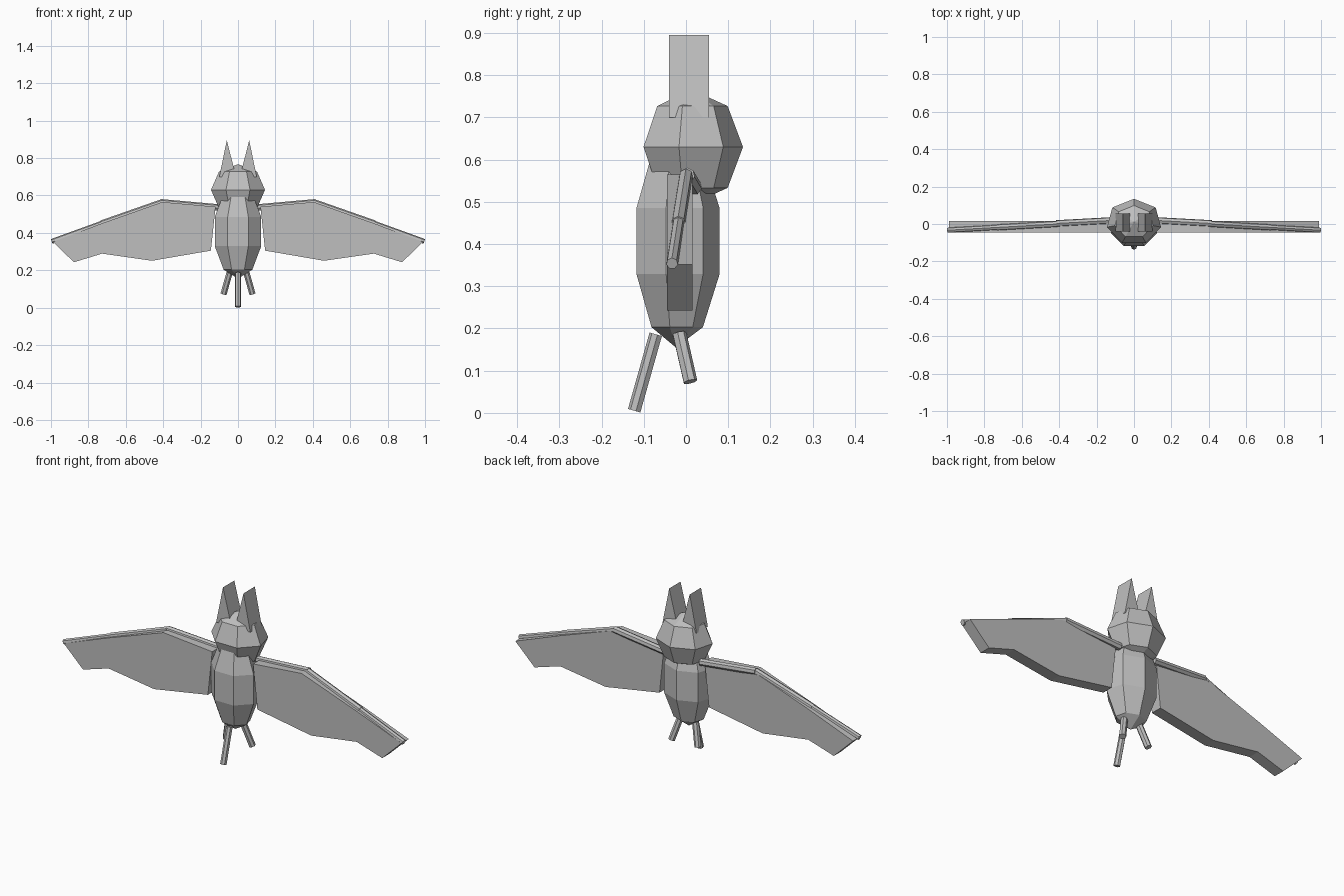
import bpy, bmesh, math
from mathutils import Vector, Matrix

cube = bpy.data.objects.get("Cube")
if cube:
    bpy.data.objects.remove(cube, do_unlink=True)

grey = bpy.data.materials.new("soft_grey")
grey.use_nodes = True
tone = (0.52, 0.52, 0.52, 1)
grey.diffuse_color = tone
grey.node_tree.nodes["Principled BSDF"].inputs["Base Color"].default_value = tone


def finish(name, bm):
    bmesh.ops.recalc_face_normals(bm, faces=bm.faces)
    mesh = bpy.data.meshes.new(name)
    bm.to_mesh(mesh)
    bm.free()
    mesh.materials.append(grey)
    obj = bpy.data.objects.new(name, mesh)
    bpy.context.collection.objects.link(obj)
    return obj


def ball(name, centre, radii, rings):
    """Seven-sided faceted ball with one corner at the back."""
    bm = bmesh.new()
    bmesh.ops.create_uvsphere(bm, u_segments=7, v_segments=rings, radius=1)
    corner = max(bm.verts, key=lambda v: math.hypot(v.co.x, v.co.y)).co
    turn = math.pi / 2 - math.atan2(corner.y, corner.x)
    place = (Matrix.Translation(centre) @ Matrix.Diagonal((*radii, 1))
             @ Matrix.Rotation(turn, 4, 'Z'))
    bm.transform(place)
    return finish(name, bm)


def rod(name, start, end, radius):
    """Faceted cylinder between two points."""
    a, b = Vector(start), Vector(end)
    axis = b - a
    bm = bmesh.new()
    bmesh.ops.create_cone(bm, cap_ends=True, segments=7, radius1=radius,
                          radius2=radius, depth=axis.length)
    bm.transform(Matrix.Translation((a + b) / 2)
                 @ axis.to_track_quat('Z', 'Y').to_matrix().to_4x4())
    return finish(name, bm)


def slab(name, outline, front, back):
    """Extrude an x-z outline from front to back."""
    bm = bmesh.new()
    face = bm.faces.new([bm.verts.new((x, front, z)) for x, z in outline])
    moved = bmesh.ops.extrude_face_region(bm, geom=[face])["geom"]
    bmesh.ops.translate(bm, vec=(0, back - front, 0),
                        verts=[v for v in moved if isinstance(v, bmesh.types.BMVert)])
    return finish(name, bm)


# Body, head and tail
ball("body", (0, -0.024, 0.407), (0.134, 0.109, 0.252), 5)
ball("head", (0, 0.011, 0.63), (0.148, 0.124, 0.137), 4)
rod("tail", (0, -0.071, 0.186), (0, -0.122, 0.005), 0.016)

# Parts repeated on both sides
ear = [(0.1, 0.70), (0.06, 0.895), (0.01, 0.70)]
membrane = [(0.12, 0.54), (0.405, 0.565), (0.73, 0.45), (0.99, 0.352),
            (0.877, 0.243), (0.727, 0.289), (0.46, 0.251), (0.145, 0.305)]

for side, s in (("left", 1), ("right", -1)):
    def flip(p):
        return (s * p[0], *p[1:])

    slab(side + "_ear", [flip(p) for p in ear], -0.04, 0.055)
    slab(side + "_wing_membrane", [flip(p) for p in membrane], -0.045, 0.015)

    # Wing bones, from shoulder to tip
    wrist, joint, tip = (0.41, 0.0, 0.562), (0.73, -0.018, 0.45), (0.995, -0.033, 0.354)
    rod(side + "_upper_arm", flip((0.10, 0.02, 0.535)), flip((0.415, 0.003, 0.563)), 0.018)
    rod(side + "_forearm", flip(wrist), flip(joint), 0.017)
    rod(side + "_wing_finger", flip(joint), flip(tip), 0.014)

    # Legs
    rod(side + "_leg", flip((0.045, -0.016, 0.188)), flip((0.077, 0.01, 0.074)), 0.017)
